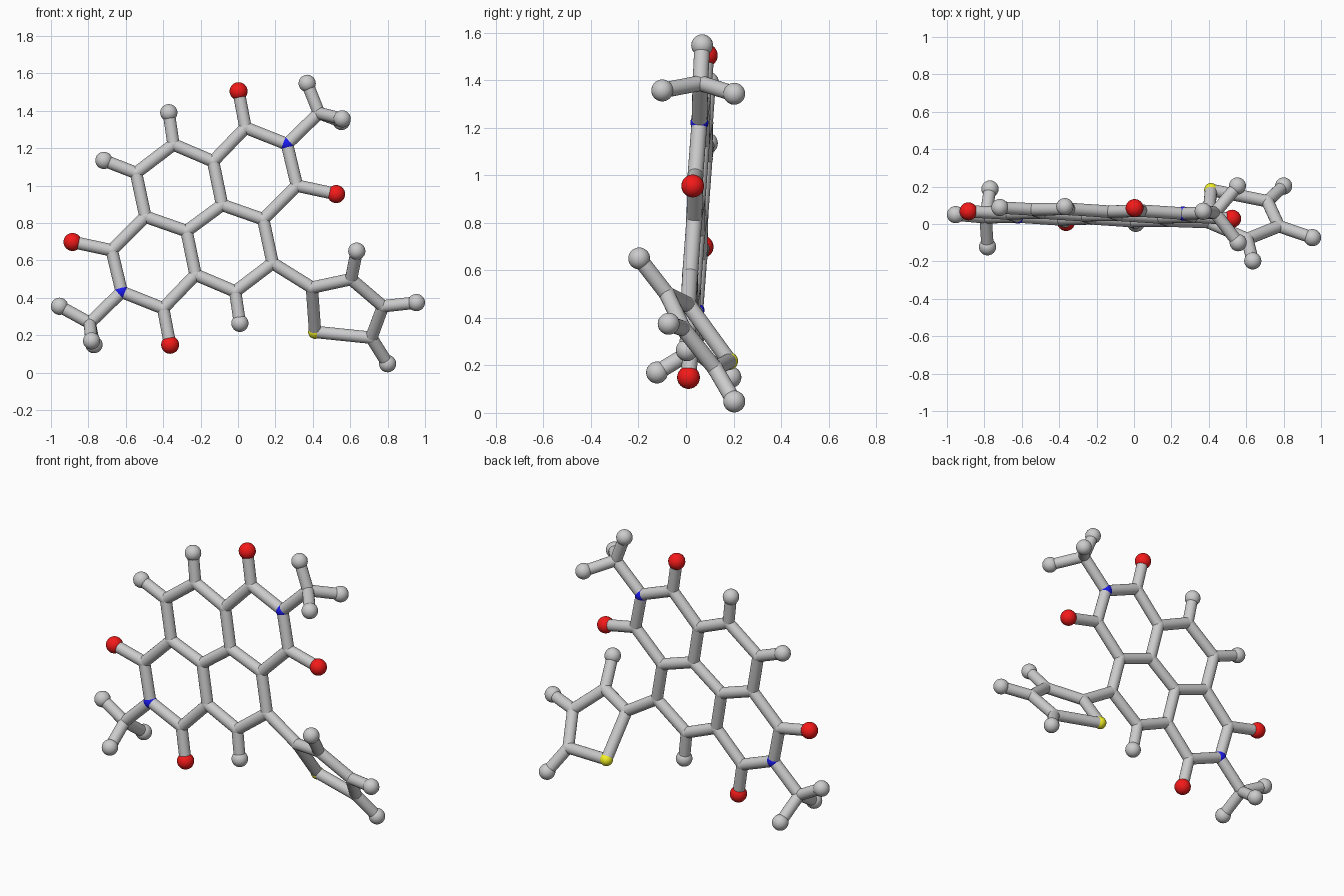
import bpy, bmesh
from mathutils import Vector, Matrix

if "Cube" in bpy.data.objects:
    bpy.data.objects.remove(bpy.data.objects["Cube"])

BOND_R = 0.033
CX, CZ = -0.18, 0.827          # centre of the two-fold symmetric core


def colour(name, rgb):
    m = bpy.data.materials.new(name)
    m.diffuse_color = (*rgb, 1)
    m.use_nodes = True
    m.node_tree.nodes["Principled BSDF"].inputs["Base Color"].default_value = m.diffuse_color
    return m


RED = colour("red", (0.9, 0.01, 0.01))
BLUE = colour("blue", (0.01, 0.01, 0.85))
YELLOW = colour("yellow", (0.9, 0.88, 0.02))
# radius and material for each kind of atom (first letter of its key)
KINDS = {"C": (0.0345, None), "H": (0.046, None), "O": (0.048, RED),
         "N": (0.038, BLUE), "S": (0.037, YELLOW)}


def finish(name, bm, mat=None):
    me = bpy.data.meshes.new(name)
    for f in bm.faces:
        f.smooth = True
    bm.to_mesh(me)
    bm.free()
    if mat:
        me.materials.append(mat)
    ob = bpy.data.objects.new(name, me)
    bpy.context.collection.objects.link(ob)


def balls(name, keys):
    radius, mat = KINDS[keys[0][0]]
    bm = bmesh.new()
    for k in keys:
        bmesh.ops.create_uvsphere(bm, u_segments=24, v_segments=16, radius=radius,
                                  matrix=Matrix.Translation(atoms[k]))
    finish(name, bm, mat)


def rods(name, pairs):
    bm = bmesh.new()
    for a, b in pairs:
        p, q = atoms[a], atoms[b]
        d = q - p
        mat = Matrix.Translation((p + q) / 2) @ d.to_track_quat('Z', 'Y').to_matrix().to_4x4()
        bmesh.ops.create_cone(bm, cap_ends=False, segments=20, radius1=BOND_R,
                              radius2=BOND_R, depth=d.length, matrix=mat)
    finish(name, bm)


def on_plane(x, z):
    # the flat core leans very slightly
    return Vector((x, 0.048 - 0.04 * (x - CX) + 0.066 * (z - CZ), z))


# half of the flat core; the other half is the same turned by 180 degrees
half = {"O1": (0.003, 1.505), "C1": (0.04, 1.31), "N1": (0.262, 1.222),
        "C2": (0.315, 1.0), "O2": (0.525, 0.955), "C3": (0.135, 0.82),
        "C4": (-0.085, 0.897), "C5": (-0.133, 1.13), "C6": (-0.345, 1.22),
        "H6": (-0.37, 1.39), "C7": (-0.545, 1.068), "Cm": (0.433, 1.388)}
atoms = {}
for k, (x, z) in half.items():
    atoms[k] = on_plane(x, z)
    atoms[k + "b"] = on_plane(2 * CX - x, 2 * CZ - z)

# side ring and the remaining end balls
extra = {"H7": (-0.717, 0.088, 1.135),
         "Ct1": (0.395, 0.01, 0.455), "Ct2": (0.605, -0.08, 0.5),
         "Ct3": (0.775, -0.012, 0.355), "Ct4": (0.713, 0.122, 0.187),
         "S": (0.412, 0.182, 0.218), "Ht2": (0.635, -0.197, 0.65),
         "Ht3": (0.954, -0.073, 0.375), "Ht4": (0.8, 0.203, 0.048),
         "Hm1": (0.37, 0.068, 1.547), "Hm2": (0.557, -0.1, 1.357),
         "Hm3": (0.553, 0.203, 1.343), "Hn1": (-0.954, 0.05, 0.355),
         "Hn2": (-0.783, -0.122, 0.17), "Hn3": (-0.77, 0.187, 0.15)}
atoms.update({k: Vector(v) for k, v in extra.items()})

# core rods, doubled by symmetry
core = "C1-O1 C1-N1 N1-C2 C2-O2 C2-C3 C3-C4 C4-C5 C5-C1 C5-C6 C6-H6 C6-C7 N1-Cm".split()
pairs = [tuple(s.split("-")) for s in core]
pairs += [(a + "b", b + "b") for a, b in pairs]
pairs += [("C7", "C3b"), ("C7b", "C3"), ("C4", "C4b"), ("C7", "H7")]
rods("core_rods", pairs)

# side ring rods
ring = ["Ct1", "Ct2", "Ct3", "Ct4", "S"]
rods("side_ring_rods", list(zip(ring, ring[1:] + ring[:1])) + [("C7b", "Ct1")]
     + [("Ct%d" % i, "Ht%d" % i) for i in (2, 3, 4)])

# three-pronged end groups
rods("upper_prong_rods", [("Cm", "Hm%d" % i) for i in (1, 2, 3)])
rods("lower_prong_rods", [("Cmb", "Hn%d" % i) for i in (1, 2, 3)])

# balls grouped by kind
for name, letter in (("rod_joints", "C"), ("grey_end_balls", "H"), ("red_end_balls", "O"),
                     ("blue_joints", "N"), ("yellow_joint", "S")):
    balls(name, [k for k in atoms if k[0] == letter])
